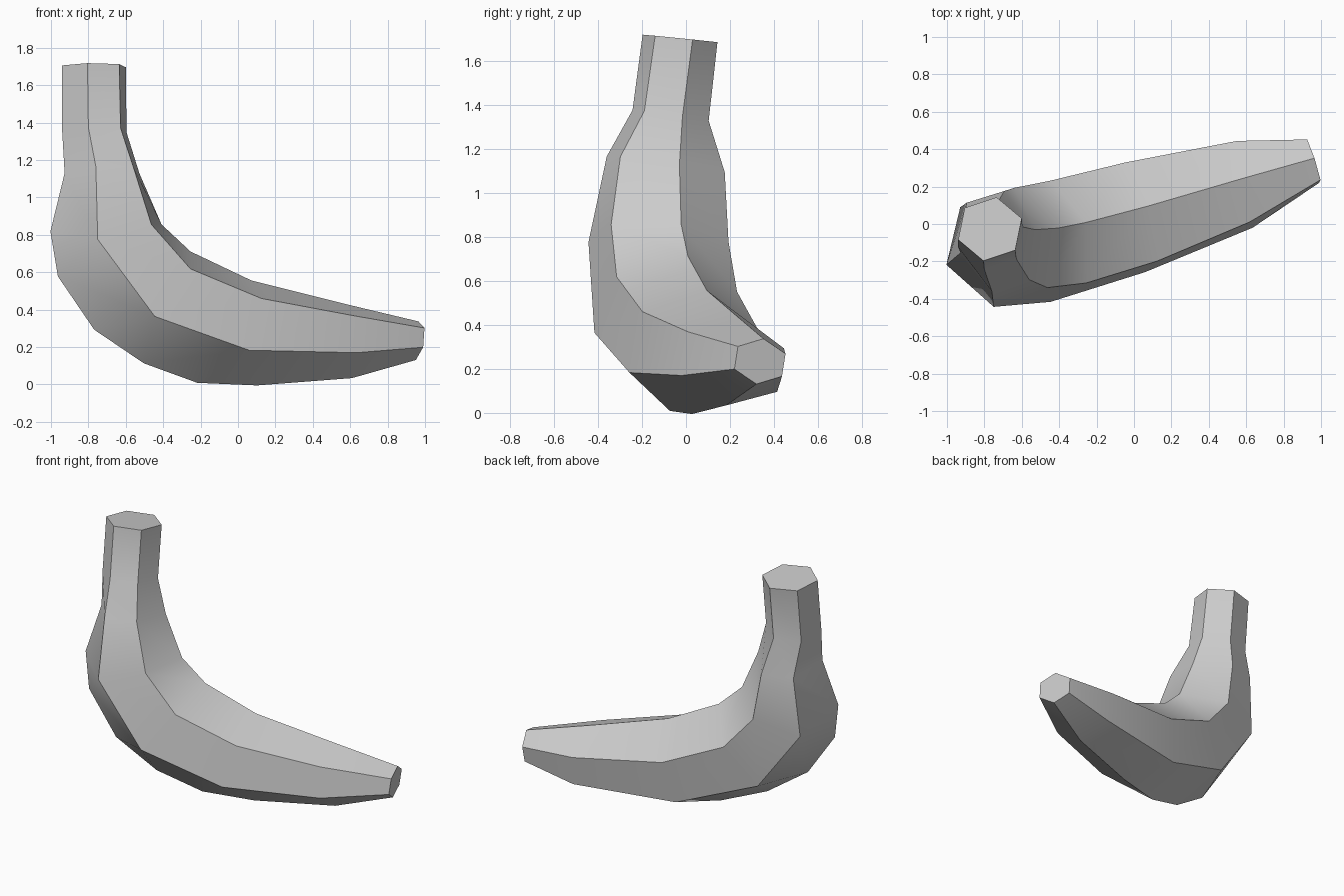
import bpy
import bmesh
from math import radians
from mathutils import Vector

# Remove only the default cube
default_cube = bpy.data.objects.get("Cube")
if default_cube:
    bpy.data.objects.remove(default_cube, do_unlink=True)


def make_material(name, colour):
    material = bpy.data.materials.new(name)
    material.use_nodes = True
    material.diffuse_color = colour
    shader = next(n for n in material.node_tree.nodes if n.type == "BSDF_PRINCIPLED")
    shader.inputs["Base Color"].default_value = colour
    return material


# Three neighbouring ridges of the six-sided fruit, from stem to tip.
# The opposite three ridges mirror them through the centre of each section.
front_ridge = [(-.805, -.197, 1.718), (-.80, -.243, 1.375), (-.76, -.36, 1.165),
               (-.75, -.443, .776), (-.445, -.416, .364), (.06, -.257, .183),
               (.634, -.02, .17), (.99, .22, .199)]
inner_front_ridge = [(-.635, -.14, 1.713), (-.628, -.189, 1.372), (-.56, -.298, 1.164),
                     (-.463, -.34, .855), (-.254, -.315, .618), (.125, -.198, .46),
                     (.617, .01, .368), (.997, .236, .302)]
inner_back_ridge = [(-.60, .03, 1.696), (-.596, -.016, 1.348), (-.527, -.03, 1.128),
                    (-.409, -.022, .856), (-.254, .009, .711), (.072, .095, .556),
                    (.575, .242, .43), (.965, .352, .337)]

# The outer ridge is clipped at the bend: half the length of each clipped corner
clipped_corners = {3: (.02, -.01, -.12), 4: (.133, .03, -.09), 5: (.16, .05, -.007)}


def sections():
    """Yield the six corners of every section, doubled where a corner is clipped."""
    ridges = zip(front_ridge, inner_front_ridge, inner_back_ridge)
    for index, points in enumerate(ridges):
        near = [Vector(p) for p in points]
        centre = near[0] + near[2] - near[1]
        corners = near + [2 * centre - p for p in near]
        if index in clipped_corners:
            slide = Vector(clipped_corners[index])
            yield corners[:-1] + [corners[-1] - slide]
            yield corners[:-1] + [corners[-1] + slide]
        else:
            yield corners


# Loft the skin through the sections and cap both ends
bm = bmesh.new()
rings = [[bm.verts.new(corner) for corner in section] for section in sections()]
for ring, following in zip(rings, rings[1:]):
    for side in range(len(ring)):
        bm.faces.new((ring[side - 1], ring[side], following[side], following[side - 1]))
bm.faces.new(rings[0])
bm.faces.new(rings[-1])

# Weld the doubled corners, which turns the clipped sections into triangles
bmesh.ops.remove_doubles(bm, verts=bm.verts[:], dist=.0005)
bmesh.ops.recalc_face_normals(bm, faces=bm.faces[:])

mesh = bpy.data.meshes.new("banana")
bm.to_mesh(mesh)
bm.free()
mesh.materials.append(make_material("plain grey", (.6, .6, .6, 1)))
banana = bpy.data.objects.new("banana", mesh)
bpy.context.collection.objects.link(banana)

# Smooth along the length while the ridges stay crisp
bpy.ops.object.select_all(action="DESELECT")
banana.select_set(True)
bpy.context.view_layer.objects.active = banana
bpy.ops.object.shade_smooth_by_angle(angle=radians(35))
